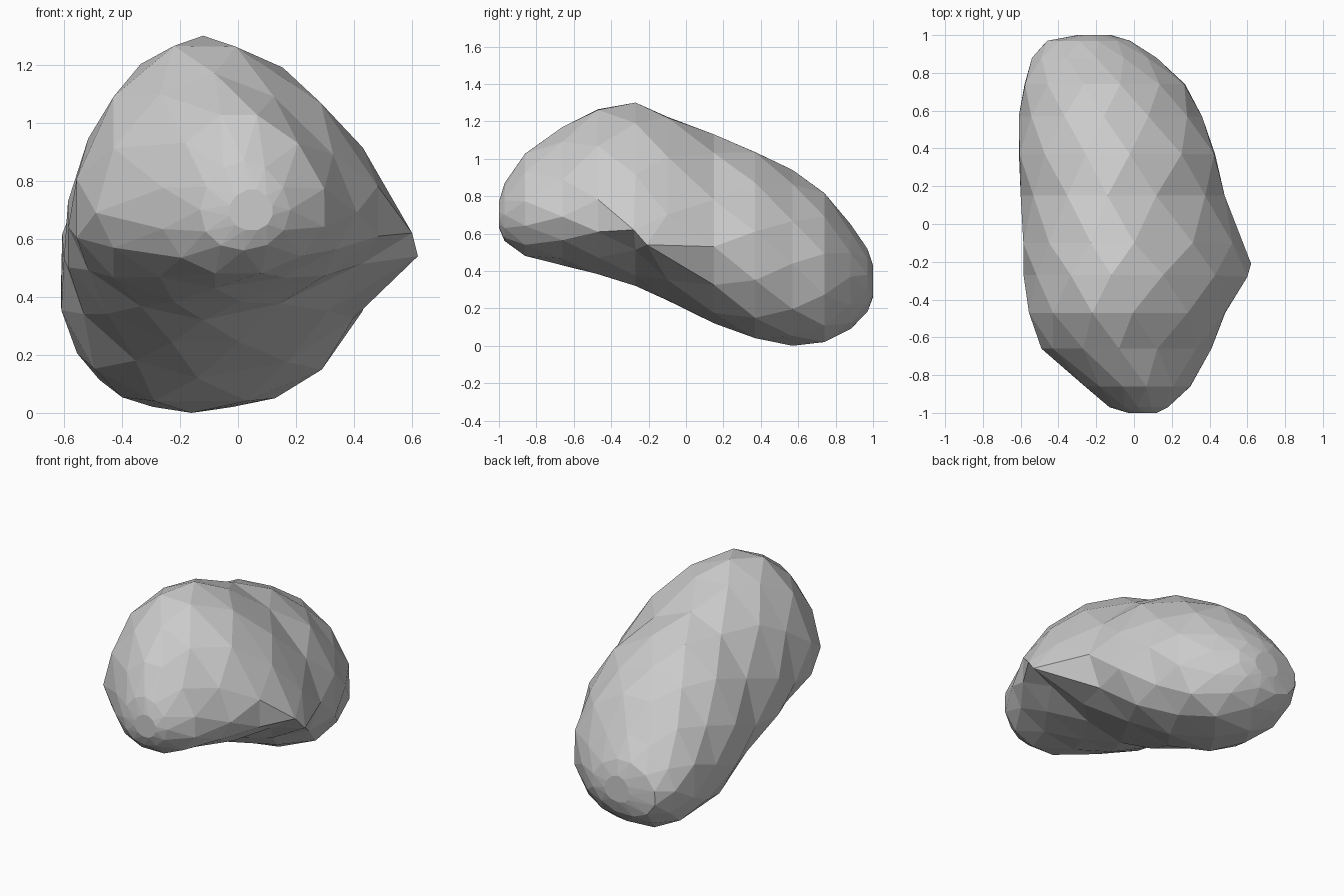
import bpy, bmesh
from math import sin, cos, pi
from mathutils import Vector

# Cross-sections: y, left x, ridge x, right x, bottom z, widest z, top z, lower right fullness
SECTIONS = [
    (-1.00, -0.03, 0.05, 0.12, 0.63, 0.70, 0.77, 2.0),
    (-0.97, -0.13, 0.02, 0.18, 0.56, 0.70, 0.87, 2.0),
    (-0.86, -0.26, 0.00, 0.30, 0.48, 0.70, 1.03, 2.0),
    (-0.66, -0.49, -0.08, 0.41, 0.43, 0.69, 1.17, 1.9),
    (-0.47, -0.56, -0.12, 0.49, 0.38, 0.67, 1.27, 1.7),
    (-0.27, -0.585, -0.12, 0.54, 0.32, 0.64, 1.30, 1.5),
    (-0.10, -0.59, -0.12, 0.53, 0.24, 0.58, 1.23, 1.6),
    (0.15, -0.60, -0.14, 0.48, 0.12, 0.53, 1.13, 2.0),
    (0.37, -0.61, -0.15, 0.43, 0.04, 0.49, 1.04, 2.25),
    (0.57, -0.61, -0.16, 0.36, 0.00, 0.44, 0.94, 2.35),
    (0.74, -0.58, -0.17, 0.27, 0.02, 0.40, 0.82, 2.4),
    (0.88, -0.54, -0.20, 0.12, 0.09, 0.37, 0.65, 2.3),
    (0.97, -0.46, -0.24, -0.02, 0.18, 0.34, 0.52, 2.0),
    (1.00, -0.30, -0.22, -0.12, 0.26, 0.33, 0.43, 2.0),
]
SIDES = 12


def power(v, n):
    return abs(v) ** (2 / n) * (1 if v >= 0 else -1)


def ring(bm, section, offset):
    y, xl, xa, xr, zb, zm, zt, full = section
    grow = 1.03 if offset else 1.0
    waist = -0.7 < y < 0.3
    verts = []
    for k in range(SIDES):
        a = 2 * pi * (k + offset) / SIDES
        c, s = cos(a), sin(a)
        if s >= 0:
            n = (1.58 if waist else 1.75) if c > 0 else 1.8
        else:
            n = full if c > 0 else (1.8 if waist else 2.2)
        x = xa + grow * power(c, n) * (xr - xa if c > 0 else xa - xl)
        z = zm + grow * power(s, n) * (zt - zm if s > 0 else zm - zb)
        verts.append(bm.verts.new((x, y, z)))
    return verts


# Faceted bean-shaped stone with staggered rings
bm = bmesh.new()
rings = [ring(bm, s, 0.5 * (i % 2 == 0)) for i, s in enumerate(SECTIONS)]
for i in range(len(rings) - 1):
    a, b = rings[i], rings[i + 1]
    for k in range(SIDES):
        n = (k + 1) % SIDES
        if i % 2 == 1:
            bm.faces.new((a[k], a[n], b[k]))
            bm.faces.new((a[n], b[n], b[k]))
        else:
            bm.faces.new((a[k], a[n], b[n]))
            bm.faces.new((a[k], b[n], b[k]))
bm.faces.new(rings[0])
bm.faces.new(rings[-1])

# Small blunt knob on the right flank
rings[5][0].co = Vector((0.60, -0.28, 0.62))
rings[6][-1].co = Vector((0.62, -0.21, 0.54))

bmesh.ops.recalc_face_normals(bm, faces=bm.faces[:])
mesh = bpy.data.meshes.new("stone")
bm.to_mesh(mesh)
bm.free()
stone = bpy.data.objects.new("stone", mesh)
bpy.context.collection.objects.link(stone)
